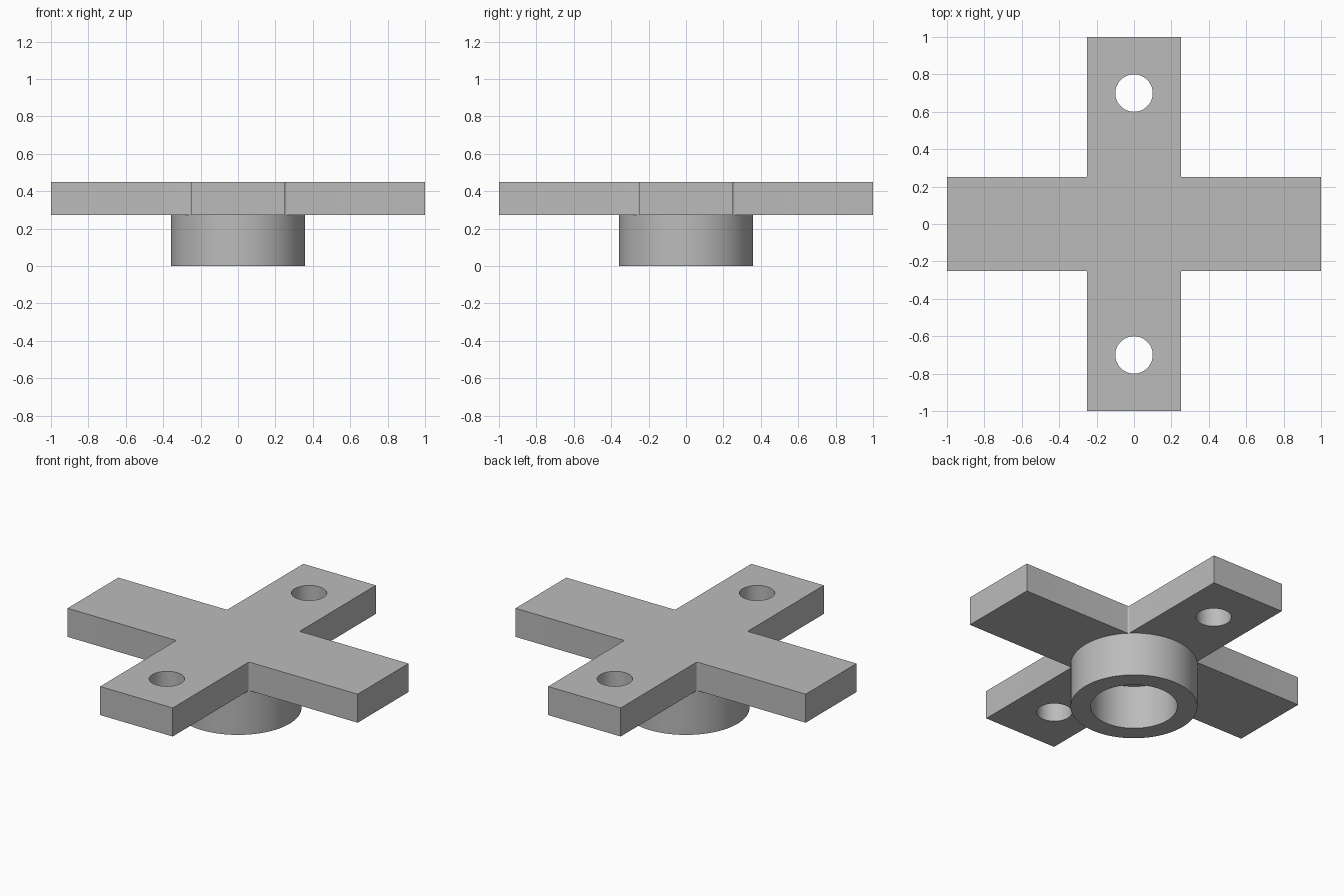
import bpy
import bmesh
from math import cos, sin, pi, radians

cube = bpy.data.objects.get("Cube")
if cube:
    bpy.data.objects.remove(cube, do_unlink=True)

HUB_TOP, PLATE_TOP = 0.272, 0.45
ARM, FILLET = 0.25, 0.01

grey = bpy.data.materials.new("plain_grey")
grey.use_nodes = True
colour = (0.5, 0.5, 0.5, 1)
grey.diffuse_color = colour
grey.node_tree.nodes["Principled BSDF"].inputs["Base Color"].default_value = colour


def prism(name, outline, z0, z1):
    """Solid made by raising a flat outline from z0 to z1."""
    bm = bmesh.new()
    base = bm.faces.new([bm.verts.new((x, y, z0)) for x, y in outline])
    top = bmesh.ops.extrude_face_region(bm, geom=[base], use_keep_orig=True)
    verts = [v for v in top["geom"] if isinstance(v, bmesh.types.BMVert)]
    bmesh.ops.translate(bm, verts=verts, vec=(0, 0, z1 - z0))
    bmesh.ops.recalc_face_normals(bm, faces=bm.faces)
    mesh = bpy.data.meshes.new(name)
    bm.to_mesh(mesh)
    bm.free()
    mesh.materials.append(grey)
    obj = bpy.data.objects.new(name, mesh)
    bpy.context.collection.objects.link(obj)
    return obj


def circle(radius, y=0, sides=64):
    return [(radius * cos(2 * pi * i / sides), y + radius * sin(2 * pi * i / sides))
            for i in range(sides)]


def activate(obj):
    bpy.ops.object.select_all(action="DESELECT")
    obj.select_set(True)
    bpy.context.view_layer.objects.active = obj


def cut(obj, cutter):
    activate(obj)
    mod = obj.modifiers.new("hole", "BOOLEAN")
    mod.operation, mod.solver, mod.object = "DIFFERENCE", "EXACT", cutter
    bpy.ops.object.modifier_apply(modifier=mod.name)
    bpy.data.objects.remove(cutter, do_unlink=True)


# Cross outline: one arm end and one filleted inner corner, turned four times
quarter = [(1, -ARM), (1, ARM)]
centre = ARM + FILLET
for i in range(7):
    a = radians(270 - 15 * i)
    quarter.append((centre + FILLET * cos(a), centre + FILLET * sin(a)))
outline = []
for turn in range(4):
    c, s = round(cos(turn * pi / 2)), round(sin(turn * pi / 2))
    outline += [(x * c - y * s, x * s + y * c) for x, y in quarter]
plate = prism("cross_plate", outline, HUB_TOP, PLATE_TOP)

# Bolt holes in the front and back arms
for y in (-0.7, 0.7):
    cut(plate, prism("hole_cutter", circle(0.1, y), 0.1, 0.6))

# Round hub below the plate with a bore
hub = prism("hub_ring", circle(0.358, sides=96), 0, HUB_TOP)
cut(hub, prism("bore_cutter", circle(0.245, sides=96), -0.1, 0.4))

for obj in (plate, hub):
    activate(obj)
    bpy.ops.object.shade_smooth_by_angle(angle=radians(30))
